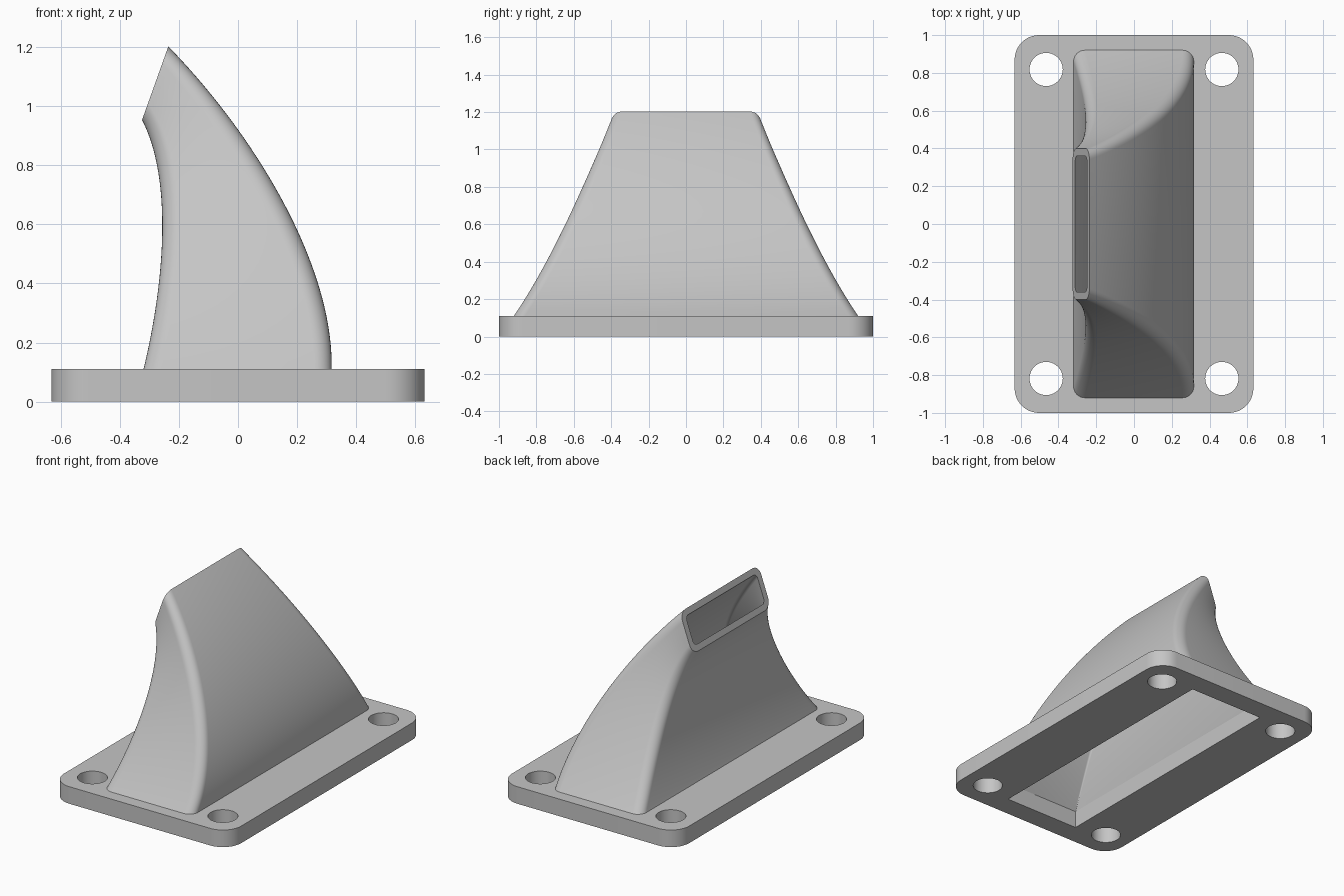
import bpy, bmesh, math
from mathutils import Vector

if "Cube" in bpy.data.objects:
    bpy.data.objects.remove(bpy.data.objects["Cube"])

grey = bpy.data.materials.new("light_grey")
grey.diffuse_color = (0.56, 0.56, 0.56, 1)
grey.use_nodes = True
grey.node_tree.nodes["Principled BSDF"].inputs["Base Color"].default_value = grey.diffuse_color

PLATE_H = 0.11
STEPS = 40


def rounded_rect(hx, hy, r, n=8):
    """Counter-clockwise outline, n + 1 points per corner."""
    pts = []
    for k, (sx, sy) in enumerate([(1, 1), (-1, 1), (-1, -1), (1, -1)]):
        for i in range(n + 1):
            a = math.pi / 2 * (k + i / n)
            pts.append((sx * (hx - r) + r * math.cos(a),
                        sy * (hy - r) + r * math.sin(a)))
    return pts


def circle(cx, cy, r, n=40):
    return [(cx + r * math.cos(2 * math.pi * i / n),
             cy + r * math.sin(2 * math.pi * i / n)) for i in range(n)]


def bezier(p, t):
    s = 1 - t
    w = (s**3, 3 * s * s * t, 3 * s * t * t, t**3)
    return sum((Vector(q) * k for q, k in zip(p, w)), Vector((0, 0)))


def finish(ob):
    ob.data.materials.clear()
    ob.data.materials.append(grey)
    bpy.ops.object.select_all(action='DESELECT')
    ob.select_set(True)
    bpy.context.view_layer.objects.active = ob
    bpy.ops.object.shade_smooth_by_angle(angle=math.radians(30))


# Mounting plate: filled outline with four bolt holes and the duct opening
curve = bpy.data.curves.new("mounting_plate", 'CURVE')
curve.dimensions = '2D'
curve.fill_mode = 'BOTH'
curve.extrude = PLATE_H / 2
loops = [rounded_rect(0.632, 1.0, 0.13, 12),
         [(0.265, 0.865), (-0.265, 0.865), (-0.265, -0.865), (0.265, -0.865)]]
loops += [circle(sx * 0.465, sy * 0.818, 0.088) for sx in (-1, 1) for sy in (-1, 1)]
for pts in loops:
    sp = curve.splines.new('POLY')
    sp.points.add(len(pts) - 1)
    for p, (x, y) in zip(sp.points, pts):
        p.co = (x, y, 0, 1)
    sp.use_cyclic_u = True
plate = bpy.data.objects.new("mounting_plate", curve)
bpy.context.collection.objects.link(plate)
bpy.context.view_layer.objects.active = plate
plate.select_set(True)
bpy.ops.object.convert(target='MESH')
plate = bpy.context.view_layer.objects.active
bm = bmesh.new()
bm.from_mesh(plate.data)
bmesh.ops.translate(bm, verts=bm.verts, vec=(0, 0, PLATE_H / 2))
bmesh.ops.remove_doubles(bm, verts=bm.verts, dist=1e-5)
bmesh.ops.recalc_face_normals(bm, faces=bm.faces)
bm.to_mesh(plate.data)
bm.free()
finish(plate)

# Curved duct: rounded rectangle lofted between a left and a right side curve
LEFT = [(-0.32, PLATE_H), (-0.25, 0.40), (-0.22, 0.75), (-0.325, 0.954)]
RIGHT = [(0.317, PLATE_H), (0.325, 0.45), (0.07, 0.89), (-0.236, 1.203)]


def section(bm, t, wall, radius):
    a, b = bezier(LEFT, t), bezier(RIGHT, t)
    mid, u = (a + b) / 2, (b - a).normalized()
    half_x = (b - a).length / 2 - wall
    half_y = 0.92 - 0.68 * t + 0.16 * t * t - wall
    return [bm.verts.new((mid.x + u.x * x, y, mid.y + u.y * x))
            for x, y in rounded_rect(half_x, half_y, radius)]


def bridge(bm, r0, r1):
    n = len(r0)
    for i in range(n):
        j = (i + 1) % n
        bm.faces.new((r0[i], r0[j], r1[j], r1[i]))


bm = bmesh.new()
ts = [i / STEPS for i in range(STEPS + 1)]
outer = [section(bm, t, 0, 0.06) for t in ts]
inner = [section(bm, t, 0.054 - 0.014 * t, 0.004 + 0.026 * t) for t in ts]
for i in range(STEPS):
    bridge(bm, outer[i], outer[i + 1])
    bridge(bm, inner[i + 1], inner[i])
bridge(bm, outer[-1], inner[-1])   # outlet rim
bridge(bm, inner[0], outer[0])     # foot resting on the plate
bmesh.ops.recalc_face_normals(bm, faces=bm.faces)
mesh = bpy.data.meshes.new("curved_duct")
bm.to_mesh(mesh)
bm.free()
duct = bpy.data.objects.new("curved_duct", mesh)
bpy.context.collection.objects.link(duct)
finish(duct)
